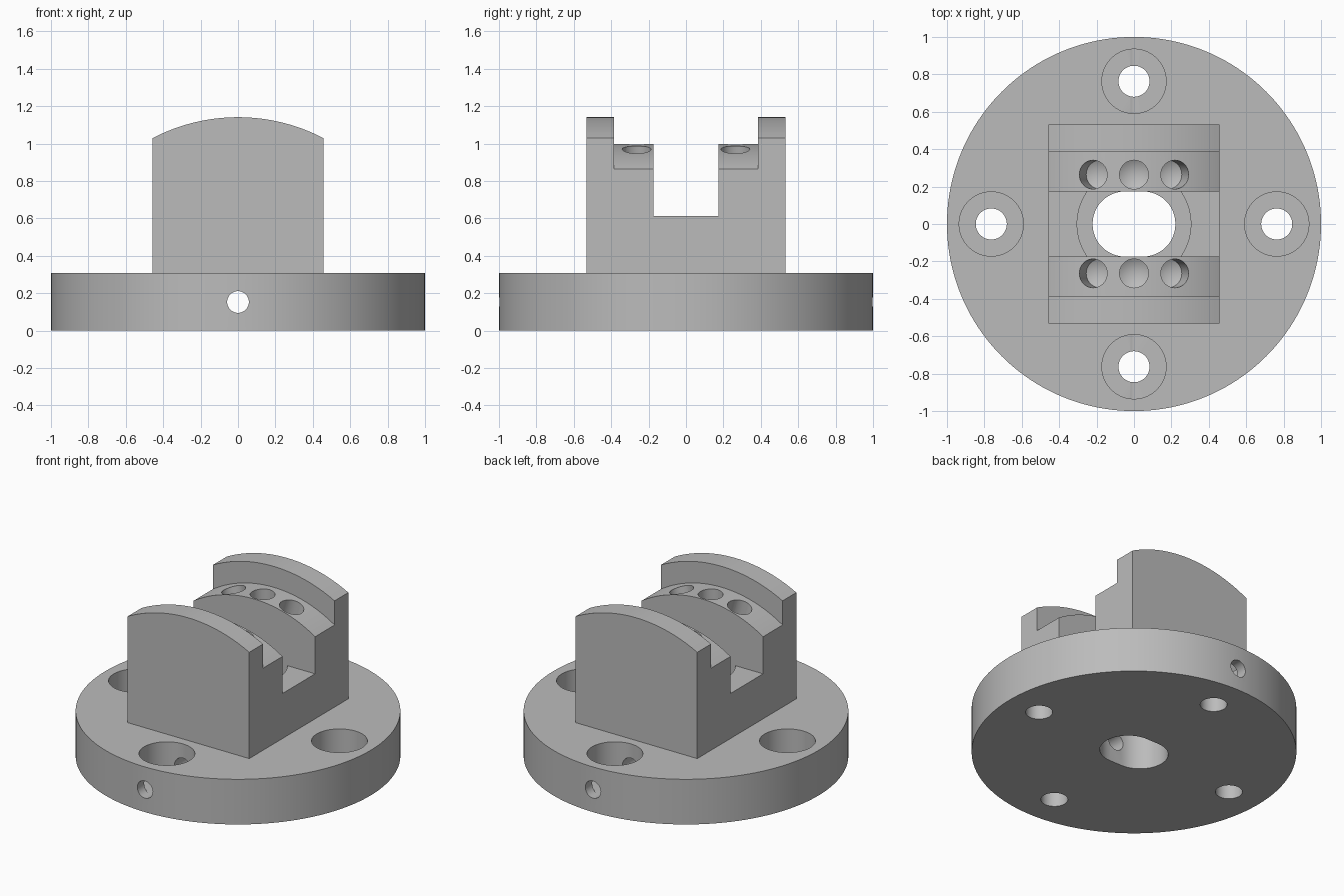
import bpy, bmesh, math
from mathutils import Matrix, Vector

if "Cube" in bpy.data.objects:
    bpy.data.objects.remove(bpy.data.objects["Cube"])

grey = bpy.data.materials.new("light_grey")
grey.diffuse_color = (0.5, 0.5, 0.5, 1)
grey.use_nodes = True
grey.node_tree.nodes["Principled BSDF"].inputs["Base Color"].default_value = grey.diffuse_color

AXIS_Z = 0.153          # common centre of the curved tops and the cross hole


def to_object(name, bm):
    bmesh.ops.recalc_face_normals(bm, faces=bm.faces)
    mesh = bpy.data.meshes.new(name)
    bm.to_mesh(mesh)
    bm.free()
    ob = bpy.data.objects.new(name, mesh)
    bpy.context.collection.objects.link(ob)
    mesh.materials.append(grey)
    return ob


def prism(name, points, offset):
    """Extrude a closed planar outline along offset."""
    bm = bmesh.new()
    face = bm.faces.new([bm.verts.new(p) for p in points])
    ext = bmesh.ops.extrude_face_region(bm, geom=[face])["geom"]
    bmesh.ops.translate(bm, vec=offset,
                        verts=[v for v in ext if isinstance(v, bmesh.types.BMVert)])
    return to_object(name, bm)


def cylinder(name, r, z0, z1, matrix=Matrix(), seg=48):
    pts = [matrix @ Vector((r * math.cos(a), r * math.sin(a), z0))
           for a in (2 * math.pi * i / seg for i in range(seg))]
    return prism(name, pts, matrix.to_3x3() @ Vector((0, 0, z1 - z0)))


def box(name, x, y0, y1, z0, z1):
    return prism(name, [(-x, y0, z0), (x, y0, z0), (x, y1, z0), (-x, y1, z0)],
                 (0, 0, z1 - z0))


def arc_points(r, x, y, n=40):
    """Arc of radius r about the common axis, from +x to -x."""
    a = math.asin(x / r)
    return [(r * math.sin(a - 2 * a * i / n), y,
             AXIS_Z + r * math.cos(a - 2 * a * i / n)) for i in range(n + 1)]


def combine(target, other, operation):
    mod = target.modifiers.new("bool", "BOOLEAN")
    mod.operation, mod.solver, mod.object = operation, "EXACT", other
    bpy.context.view_layer.objects.active = target
    bpy.ops.object.modifier_apply(modifier=mod.name)
    bpy.data.objects.remove(other)


# round base flange
base = cylinder("flanged_base", 1.0, 0, 0.307, seg=160)

# saddle block with arched top
outline = [(-0.457, -0.532, 0.2), (0.457, -0.532, 0.2)] + arc_points(0.988, 0.457, -0.532)
combine(base, prism("saddle_block", outline, (0, 1.064, 0)), "UNION")

# lower arched ledge between the two cheeks
ledge = arc_points(0.846, 0.6, -0.384) + [(-0.6, -0.384, 1.4), (0.6, -0.384, 1.4)]
combine(base, prism("ledge_cut", ledge, (0, 0.768, 0)), "DIFFERENCE")

# square channel
combine(base, box("channel_cut", 0.7, -0.175, 0.175, 0.613, 1.5), "DIFFERENCE")

# central recess: a circle clipped to the channel width
a0 = math.asin(0.1749 / 0.304)
recess = []
for start in (-a0, math.pi - a0):
    recess += [(0.304 * math.cos(start + 2 * a0 * i / 24),
                0.304 * math.sin(start + 2 * a0 * i / 24), 0.307) for i in range(25)]
combine(base, prism("recess_cut", recess, (0, 0, 0.4)), "DIFFERENCE")

# obround through opening
slot = []
for side, start in ((1, -math.pi / 2), (-1, math.pi / 2)):
    slot += [(side * 0.047 + 0.1745 * math.cos(start + math.pi * i / 24),
              0.1745 * math.sin(start + math.pi * i / 24), -0.1) for i in range(25)]
combine(base, prism("opening_cut", slot, (0, 0, 0.6)), "DIFFERENCE")

# four counterbored mounting holes
for k in range(4):
    place = Matrix.Rotation(k * math.pi / 2, 4, "Z") @ Matrix.Translation((0.763, 0, 0))
    combine(base, cylinder("bore_cut", 0.172, 0.099, 0.5, place, 64), "DIFFERENCE")
    combine(base, cylinder("bolt_cut", 0.083, -0.1, 0.2, place), "DIFFERENCE")

# cross hole running front to back
across = Matrix.Translation((0, 0, AXIS_Z)) @ Matrix.Rotation(math.pi / 2, 4, "X")
combine(base, cylinder("cross_hole_cut", 0.058, -1.2, 1.2, across), "DIFFERENCE")

# six radial drilled holes with conical bottoms
for y in (-0.264, 0.264):
    for deg in (-15, 0, 15):
        bm = bmesh.new()
        m = (Matrix.Translation((0, y, AXIS_Z))
             @ Matrix.Rotation(math.radians(deg), 4, "Y"))
        rings = [[bm.verts.new(m @ Vector((0.077 * math.cos(t), 0.077 * math.sin(t), z)))
                  for t in (2 * math.pi * i / 40 for i in range(40))]
                 for z in (0.70, 0.93)]
        tip = bm.verts.new(m @ Vector((0, 0, 0.655)))
        bm.faces.new(rings[1])
        for i in range(40):
            j = (i + 1) % 40
            bm.faces.new((rings[0][i], rings[0][j], rings[1][j], rings[1][i]))
            bm.faces.new((rings[0][j], rings[0][i], tip))
        combine(base, to_object("drill_cut", bm), "DIFFERENCE")

# smooth curved walls, keep crisp edges
bpy.ops.object.select_all(action="DESELECT")
base.select_set(True)
bpy.context.view_layer.objects.active = base
bpy.ops.object.shade_smooth_by_angle(angle=math.radians(25))
